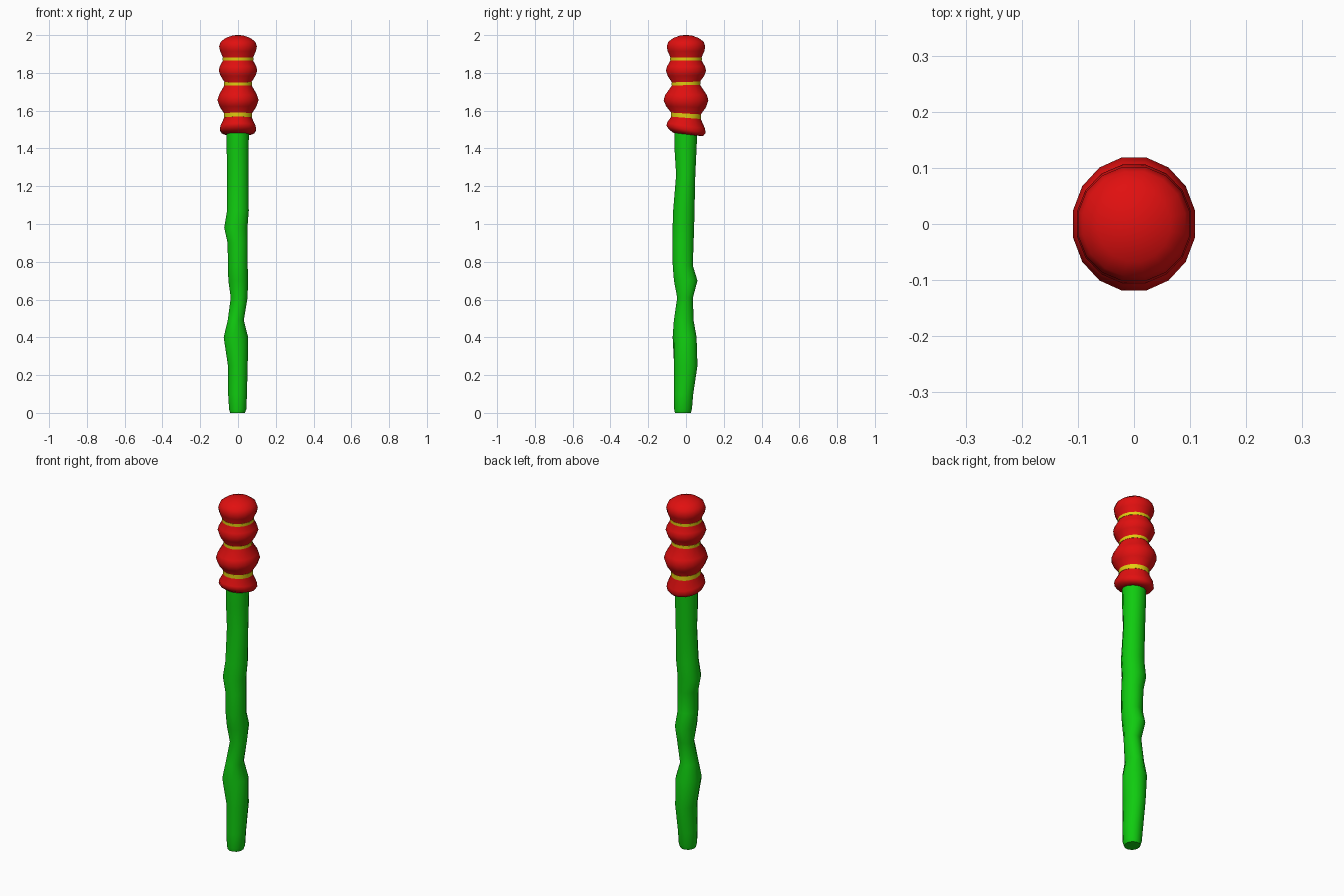
import bpy, bmesh, math


def material(name, col):
    m = bpy.data.materials.new(name)
    m.diffuse_color = (*col, 1)
    return m


RED = material("red", (0.75, 0.005, 0.005))
GREEN = material("green", (0.005, 0.6, 0.005))
YELLOW = material("yellow", (0.75, 0.6, 0.005))


def loft(name, rings, sides, mat, angle=50):
    """Skin rings of (z, x min, x max, y min, y max, slope along y, corner bulge)."""
    bm = bmesh.new()
    loops = []
    for z, x0, x1, y0, y1, slope, bulge in rings:
        loop = []
        for i in range(sides):
            a = 2 * math.pi * (i + 0.5) / sides
            k = 1 + bulge * max(0, math.cos(a - 1.25 * math.pi)) ** 3
            x = (x0 + x1) / 2 + (x1 - x0) / 2 * math.cos(a) * k
            y = (y0 + y1) / 2 + (y1 - y0) / 2 * math.sin(a) * k
            loop.append(bm.verts.new((x, y, z + slope * y)))
        loops.append(loop)
    for lo, hi in zip(loops, loops[1:]):
        for i in range(sides):
            j = (i + 1) % sides
            bm.faces.new((lo[i], lo[j], hi[j], hi[i]))
    bm.faces.new(loops[0][::-1])
    bm.faces.new(loops[-1])
    me = bpy.data.meshes.new(name)
    bm.to_mesh(me)
    bm.free()
    me.materials.append(mat)
    ob = bpy.data.objects.new(name, me)
    bpy.context.collection.objects.link(ob)
    bpy.ops.object.select_all(action='DESELECT')
    ob.select_set(True)
    bpy.context.view_layer.objects.active = ob
    bpy.ops.object.shade_smooth_by_angle(angle=math.radians(angle))
    return ob


# Knobbly stem
stem = [
    (0.00, -.043, .038, -.060, .027),
    (0.02, -.049, .046, -.064, .033),
    (0.10, -.054, .049, -.065, .040),
    (0.25, -.055, .053, -.065, .063),
    (0.40, -.070, .056, -.065, .058),
    (0.49, -.056, .032, -.066, .042),
    (0.61, -.040, .052, -.048, .038),
    (0.70, -.053, .055, -.066, .063),
    (0.78, -.055, .053, -.072, .038),
    (0.90, -.057, .053, -.073, .042),
    (0.98, -.075, .052, -.073, .045),
    (1.07, -.060, .059, -.070, .047),
    (1.26, -.060, .057, -.054, .051),
    (1.40, -.062, .058, -.063, .058),
    (1.49, -.062, .060, -.064, .062),
]
loft("stem", [(*r, 0, 0.2 if r[0] == 0.40 else 0) for r in stem], 12, GREEN)

# Bulbous head: z, x radius, y radius, slope
head = [
    (1.475, .062, .068, -.12), (1.483, .088, .092, -.19),
    (1.500, .098, .105, -.19), (1.520, .094, .103, -.15),
    (1.562, .074, .080, -.08), (1.585, .074, .080, -.06),
    (1.620, .098, .107, -.03), (1.655, .111, .121, 0),
    (1.685, .102, .111, 0), (1.735, .073, .076, .03),
    (1.752, .073, .076, .03), (1.785, .094, .099, .01),
    (1.812, .104, .108, 0), (1.835, .098, .102, 0),
    (1.866, .081, .084, 0), (1.882, .081, .084, 0),
    (1.915, .097, .099, 0), (1.940, .102, .104, 0),
    (1.965, .093, .095, 0), (1.985, .066, .068, 0),
    (1.997, .032, .033, 0), (2.000, .010, .010, 0),
]


def ring(z, rx, ry, slope, grow=0.0):
    return (z, -rx - grow, rx + grow, -ry - grow, ry + grow, slope, 0)


loft("head", [ring(*r) for r in head], 16, RED, 60)

# Yellow bands in the three grooves
for n, k in enumerate((4, 9, 14)):
    loft(f"band_{n + 1}", [ring(*head[k], .0015), ring(*head[k + 1], .0015)], 16, YELLOW)
